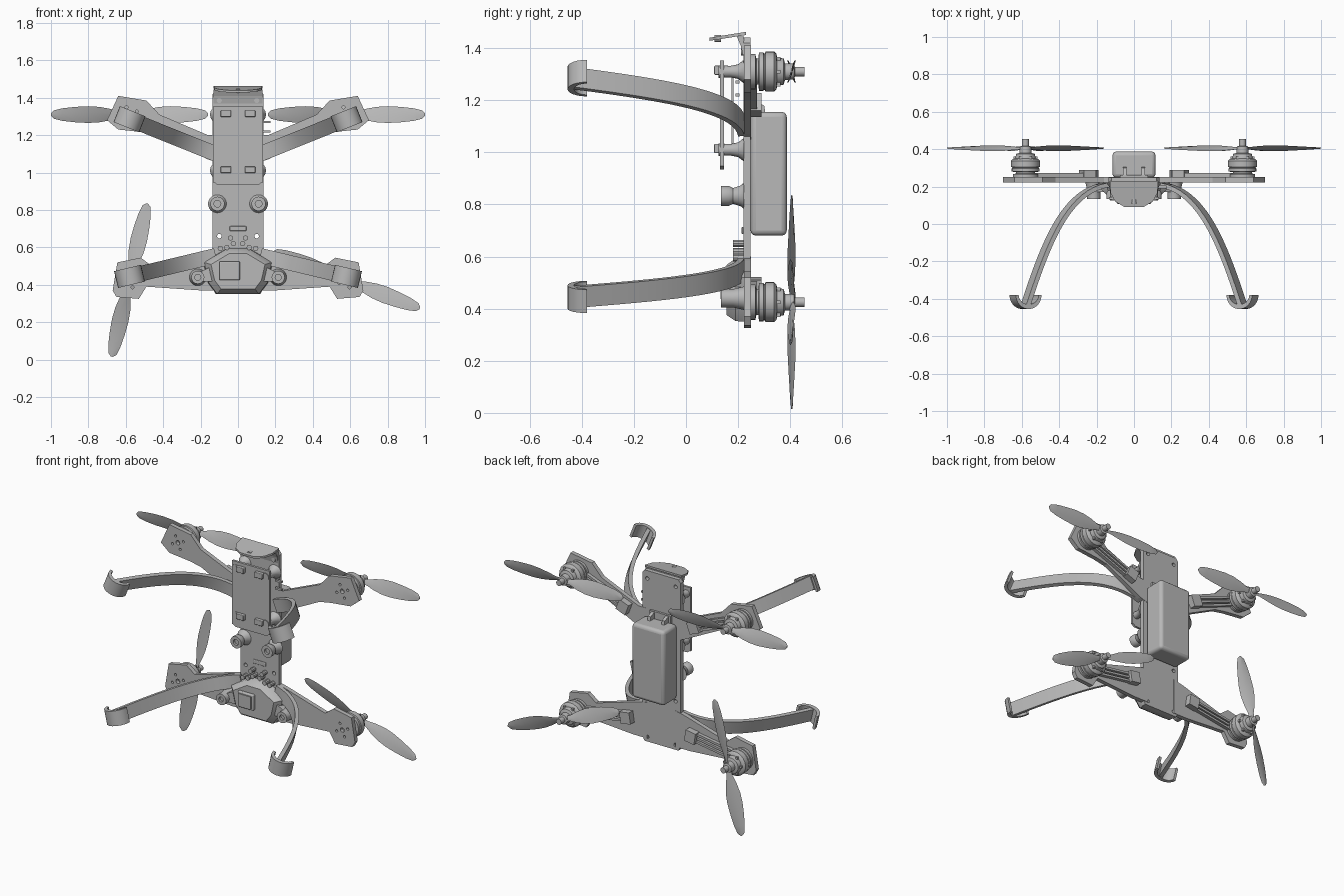
import bpy, bmesh, math
from mathutils import Vector, Matrix
from mathutils.geometry import interpolate_bezier

if "Cube" in bpy.data.objects:
    bpy.data.objects.remove(bpy.data.objects["Cube"])

GREY = (0.48, 0.48, 0.48, 1)
mat = bpy.data.materials.new("matte grey")
mat.use_nodes = True
mat.diffuse_color = GREY
mat.node_tree.nodes["Principled BSDF"].inputs["Base Color"].default_value = GREY
SIDES = ((1, "left"), (-1, "right"))


def make(name, verts, faces, bevel=0, smooth=False):
    mesh = bpy.data.meshes.new(name)
    mesh.from_pydata([tuple(v) for v in verts], [], faces)
    bm = bmesh.new()
    bm.from_mesh(mesh)
    bmesh.ops.remove_doubles(bm, verts=bm.verts, dist=1e-5)
    bmesh.ops.recalc_face_normals(bm, faces=bm.faces)
    bm.to_mesh(mesh)
    bm.free()
    mesh.materials.append(mat)
    ob = bpy.data.objects.new(name, mesh)
    bpy.context.collection.objects.link(ob)
    bpy.context.view_layer.objects.active = ob
    if bevel:
        mod = ob.modifiers.new("bevel", "BEVEL")
        mod.width, mod.segments = bevel, 3
    if smooth or bevel:
        bpy.ops.object.select_all(action="DESELECT")
        ob.select_set(True)
        bpy.ops.object.shade_smooth_by_angle(angle=math.radians(35))
    return ob


def loft(name, rings, **kw):
    """Skin closed rings of equal length and cap both ends."""
    n = len(rings[0])
    verts = [v for r in rings for v in r]
    faces = [(i * n + j, i * n + (j + 1) % n, (i + 1) * n + (j + 1) % n, (i + 1) * n + j)
             for i in range(len(rings) - 1) for j in range(n)]
    faces += [tuple(range(n)), tuple(range(len(verts) - n, len(verts)))]
    return make(name, verts, faces, **kw)


def prism(name, outline, y0, y1, **kw):
    return loft(name, [[(x, y, z) for x, z in outline] for y in (y0, y1)], **kw)


def box(name, x, z, w, h, y0, y1, **kw):
    return prism(name, [(x + a * w / 2, z + b * h / 2)
                        for a, b in ((-1, -1), (1, -1), (1, 1), (-1, 1))], y0, y1, **kw)


def turned(name, x, z, profile, n=28):
    """Revolve (radius, y) pairs about an axis parallel to y."""
    return loft(name, [[(x + r * math.cos(k * math.tau / n), y, z + r * math.sin(k * math.tau / n))
                        for k in range(n)] for r, y in profile], smooth=True)


def drill(ob, holes):
    """Cut round holes (x, z, radius) along y."""
    bpy.context.view_layer.update()
    for x, z, r in holes:
        cutter = turned("cutter", x, z, [(r, 0), (r, 0.5)], 12)
        cutter.hide_render = True
        mod = ob.modifiers.new("hole", "BOOLEAN")
        mod.operation, mod.object, mod.solver = "DIFFERENCE", cutter, "EXACT"
        bpy.context.view_layer.objects.active = ob
        bpy.ops.object.modifier_apply(modifier=mod.name)
        bpy.data.objects.remove(cutter)


def mirrored(outline):
    return outline + [(-x, z) for x, z in reversed(outline)]


# Central frame plate with screw holes and slot
plate = prism("frame_plate", mirrored([(0.12, 0.35), (0.135, 0.38), (0.135, 1.42), (0.12, 1.44)]),
              0.22, 0.248)
drill(plate, [(s * 0.1, z, 0.012) for s in (1, -1) for z in (1.39, 0.66, 0.38)])
box("cable_slot_rim", 0, 0.70, 0.09, 0.026, 0.213, 0.222, bevel=0.006)

# Top flange and its curved gusset
flange = mirrored([(0.05, 0.09), (0.1, 0.12), (0.125, 0.165), (0.13, 0.23)])
loft("top_flange", [[(x, y, 1.428 + (y - 0.09) * 0.16 + t) for x, y in flange] for t in (0, 0.012)])
loft("flange_fillet", [[(x, 0.222, 1.36), (x, 0.222, 1.445), (x, 0.195, 1.445), (x, 0.21, 1.41)]
                       for x in (-0.13, 0.13)])
turned("flange_grommet", 0, 1.437, [(0.014, 0.11), (0.014, 0.135)], 12)

# Upper electronics deck on flared standoffs
box("upper_deck", 0, 1.15, 0.265, 0.405, 0.13, 0.145)
prism("deck_lower_lip", mirrored([(0.11, 0.935), (0.132, 0.95)]), 0.13, 0.145)
for s, side in SIDES:
    for z, level in ((1.315, "upper"), (1.015, "lower")):
        box(f"{level}_{side}_deck_pad", s * 0.065, z, 0.055, 0.035, 0.108, 0.132, bevel=0.004)
        turned(f"{level}_{side}_standoff", s * 0.105, z - 0.005,
               [(0.024, 0.125), (0.022, 0.17), (0.028, 0.2), (0.045, 0.222)], 16)
    turned(f"{side}_deck_screw", s * 0.1, 1.385, [(0.014, 0.212), (0.014, 0.222)], 12)
    # Damper bosses at mid body
    turned(f"{side}_boss", s * 0.11, 0.833,
           [(0.018, 0.15), (0.018, 0.135), (0.038, 0.135), (0.038, 0.165), (0.03, 0.18),
            (0.04, 0.21), (0.05, 0.222)])
    # Ring lugs beside the camera cover
    turned(f"{side}_lug", s * 0.215, 0.44,
           [(0.016, 0.15), (0.016, 0.135), (0.035, 0.135), (0.035, 0.18), (0.045, 0.222)])
    prism(f"{side}_lug_web", [(s * 0.12, 0.42), (s * 0.21, 0.415), (s * 0.22, 0.46), (s * 0.12, 0.51)],
          0.17, 0.222)
    # Small header pins above the camera cover
    for x, z in ((0.025, 0.62), (0.06, 0.6), (0.095, 0.595), (0.04, 0.65)):
        turned(f"{side}_header_pin", s * x, z, [(0.014, 0.18), (0.014, 0.222)], 10)
for z in (1.22, 1.27):
    box("side_connector", 0.15, z, 0.045, 0.012, 0.19, 0.205)
box("circuit_board", 0, 1.15, 0.2, 0.28, 0.175, 0.183)

# Camera cover, bezel and lens window
cover = mirrored([(0.115, 0.35), (0.16, 0.41), (0.185, 0.52), (0.06, 0.595)])
rings = [[(x * k, y, 0.47 + (z - 0.47) * k) for x, z in cover]
         for k, y in ((1, 0.222), (0.98, 0.19), (0.78, 0.155))]
loft("camera_cover", rings, smooth=True)
box("camera_bezel", -0.045, 0.475, 0.11, 0.1, 0.138, 0.17, bevel=0.006)
box("camera_window", -0.045, 0.475, 0.085, 0.077, 0.132, 0.14)

# Battery pack and its latch on the back
box("battery", 0, 0.918, 0.23, 0.475, 0.248, 0.387, bevel=0.02)
box("latch_base", 0, 1.175, 0.15, 0.05, 0.246, 0.262)
for s, side in SIDES:
    loft(f"{side}_latch_fin", [[(x, 0.25, 1.14), (x, 0.305, 1.15), (x, 0.3, 1.18), (x, 0.25, 1.2)]
                               for x in (s * 0.04, s * 0.06)])


def propeller(name, cx, cz, angle):
    spans = [(0.0, 0.03), (0.05, 0.035), (0.1, 0.065), (0.16, 0.088), (0.22, 0.094),
             (0.29, 0.085), (0.36, 0.068), (0.405, 0.045), (0.42, 0.012)]
    for k in range(2):
        rot = Matrix.Rotation(-math.radians(angle + 180 * k), 3, "Y")
        rings = []
        for r, chord in spans:
            twist = math.radians(28 - 45 * r)
            ring = []
            for c, t in ((-0.5, 0), (-0.15, 0.004), (0.25, 0.003), (0.5, 0), (0.25, -0.002), (-0.15, -0.002)):
                a = c * chord
                p = Vector((r, a * math.sin(twist) + t, a * math.cos(twist)))
                ring.append(rot @ p + Vector((cx, 0.405, cz)))
            rings.append(ring)
        loft(f"{name}_blade", rings, smooth=True)


MOTOR = [(0.062, 0.246), (0.068, 0.25), (0.068, 0.266), (0.05, 0.27), (0.05, 0.278), (0.074, 0.28),
         (0.074, 0.297), (0.07, 0.299), (0.07, 0.303), (0.077, 0.305), (0.077, 0.338), (0.068, 0.347),
         (0.055, 0.35), (0.05, 0.375), (0.032, 0.38), (0.03, 0.415), (0.018, 0.418), (0.018, 0.455)]


def arm_set(level, s, side, hub_z, outline, inner, leg, prop_angle):
    tag = f"{level}_{side}"
    hub = Vector((0.58, hub_z))
    # Arm plate with motor mounting holes
    arm = prism(f"{tag}_arm", [(s * x, z) for x, z in outline], 0.222, 0.25)
    holes = [(s * 0.58, hub_z, 0.014)]
    holes += [(s * 0.58 + 0.042 * math.cos(a), hub_z + 0.042 * math.sin(a), 0.008)
              for a in (0.4, 1.97, 3.54, 5.11)]
    drill(arm, holes)
    # Motor, cooling ribs and propeller
    turned(f"{tag}_motor", s * 0.58, hub_z, MOTOR)
    for k in range(6):
        a = k * math.tau / 6
        box(f"{tag}_motor_rib", s * 0.58 + 0.057 * math.cos(a), hub_z + 0.057 * math.sin(a),
            0.014, 0.014, 0.335, 0.362)
    propeller(f"{tag}_propeller", s * 0.58, hub_z, prop_angle)
    # Motor wires and their end connector
    along = (hub - Vector(inner)).normalized()
    across = Vector((-along.y, along.x))

    def strip(name, a, b, off, half, y0, y1):
        pts = [hub - along * d + across * (off + e) for d, e in
               ((a, -half), (b, -half), (b, half), (a, half))]
        prism(name, [(s * p.x, p.y) for p in pts], y0, y1)

    for off in (-0.024, 0, 0.024):
        strip(f"{tag}_wire", 0.05, 0.34, off, 0.007, 0.248, 0.272)
    strip(f"{tag}_wire_connector", 0.32, 0.39, 0, 0.036, 0.248, 0.29)
    # Curved landing leg
    z0, z1 = leg
    slope = (z1 - z0) / 0.46
    path = interpolate_bezier(*[Vector((x, y, z0 + (x - 0.12) * slope)) for x, y in
                                ((0.12, 0.212), (0.36, 0.2), (0.47, -0.1), (0.58, -0.435))], 20)
    wide = Vector((-slope, 0, 1)).normalized()
    rings = []
    for i, p in enumerate(path):
        t = (path[min(i + 1, 19)] - path[max(i - 1, 0)]).normalized()
        n = t.cross(wide).normalized()
        ring = [p + wide * a * 0.041 + n * b * 0.012 for a, b in ((-1, -1), (1, -1), (1, 1), (-1, 1))]
        rings.append([(s * v.x, v.y, v.z) for v in ring])
    loft(f"{tag}_leg", rings, smooth=True)
    # Crescent foot
    u = Vector((1, 0, slope)).normalized()
    base = Vector((0.58, -0.38, z1))
    arc = [math.pi * (1 + k / 12) for k in range(13)]
    section = [(0.074 * math.cos(a), 0.075 * math.sin(a)) for a in arc]
    section += [(0.058 * math.cos(a), 0.05 * math.sin(a)) for a in reversed(arc)]
    rings = [[base + u * a + Vector((0, b, 0)) + wide * h for a, b in section] for h in (-0.046, 0.046)]
    loft(f"{tag}_foot", [[(s * v.x, v.y, v.z) for v in r] for r in rings], smooth=True)


UPPER = [(0.1, 1.05), (0.16, 1.07), (0.42, 1.2), (0.5, 1.215), (0.64, 1.23), (0.7, 1.28),
         (0.64, 1.41), (0.49, 1.385), (0.42, 1.31), (0.16, 1.2), (0.1, 1.2)]
LOWER = [(0.1, 0.37), (0.2, 0.37), (0.49, 0.39), (0.53, 0.325), (0.65, 0.335), (0.67, 0.37),
         (0.645, 0.52), (0.52, 0.545), (0.46, 0.5), (0.17, 0.585), (0.1, 0.6)]
for s, side in SIDES:
    arm_set("upper", s, side, 1.31, UPPER, (0.1, 1.125), (1.1, 1.285), 0)
    arm_set("lower", s, side, 0.425, LOWER, (0.1, 0.5), (0.555, 0.445), -21 if s > 0 else 77)
